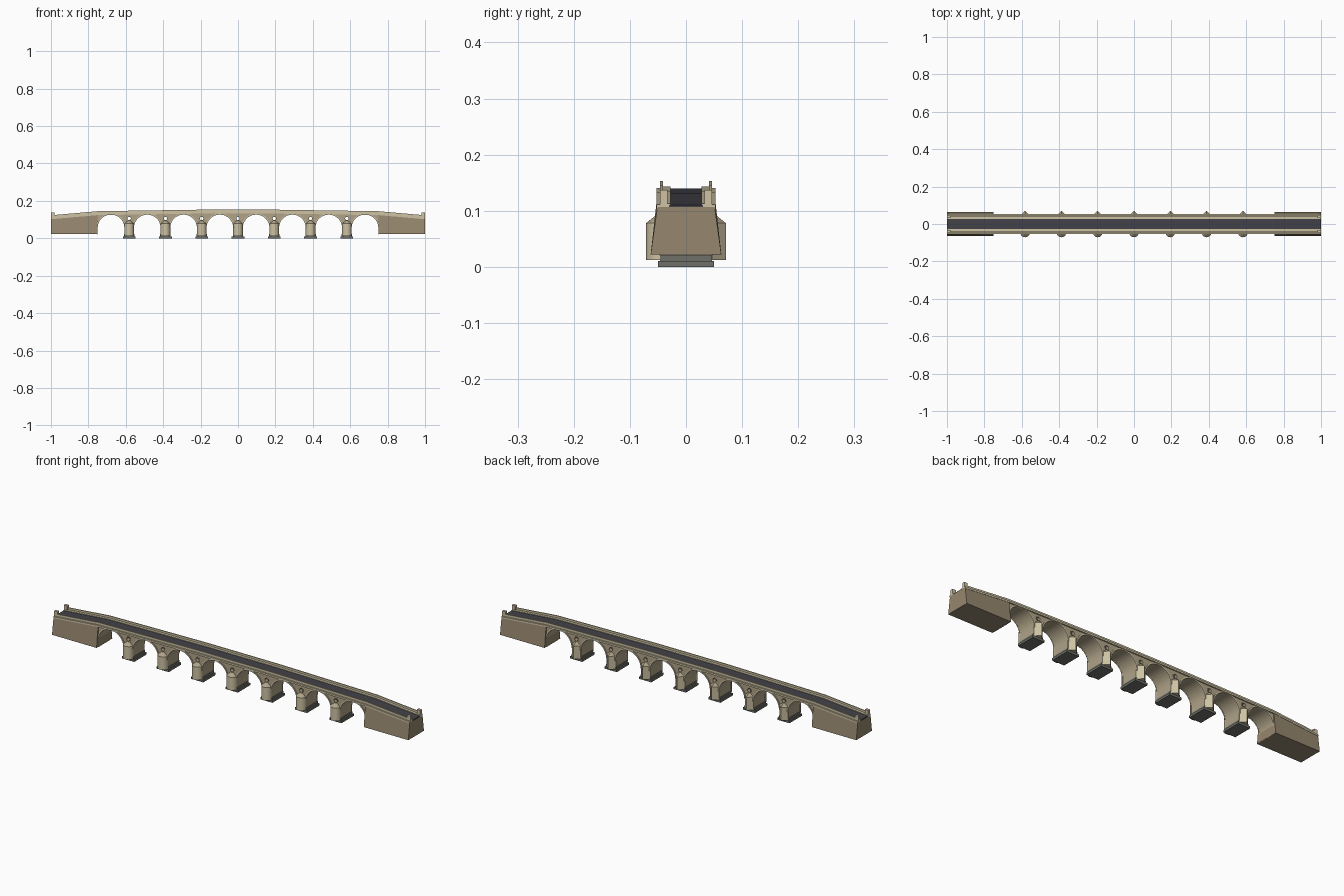
import bpy, bmesh, math
from mathutils import Vector

if "Cube" in bpy.data.objects:
    bpy.data.objects.remove(bpy.data.objects["Cube"])


def material(name, r, g, b):
    m = bpy.data.materials.new(name)
    lin = [(c / 255 / 12.92) if c < 11 else ((c / 255 + 0.055) / 1.055) ** 2.4 for c in (r, g, b)]
    m.diffuse_color = (*lin, 1)
    m.use_nodes = True
    m.node_tree.nodes["Principled BSDF"].inputs["Base Color"].default_value = m.diffuse_color
    return m


LIGHT = material("pale stone", 205, 194, 163)
WALL = material("tan stone", 176, 163, 136)
ABUT = material("brown stone", 150, 135, 111)
ROAD = material("asphalt", 66, 65, 72)
GREY = material("grey footing", 112, 112, 106)

# Deck height along the bridge
PATH = [(-1, .110), (-.75, .132), (-.2, .140), (.2, .140), (.75, .132), (1, .110)]
STEP, RADIUS, SPRING = .194, .072, .055
PIERS = [STEP * i for i in range(-3, 4)]
ARCHES = [STEP * (i + .5) for i in range(-4, 4)]


def deck_z(x):
    for (x0, z0), (x1, z1) in zip(PATH, PATH[1:]):
        if x <= x1:
            return z0 + (z1 - z0) * (x - x0) / (x1 - x0)
    return PATH[-1][1]


def finish(name, bm, mat):
    bmesh.ops.recalc_face_normals(bm, faces=bm.faces)
    me = bpy.data.meshes.new(name)
    bm.to_mesh(me)
    bm.free()
    me.materials.append(mat)
    ob = bpy.data.objects.new(name, me)
    bpy.context.collection.objects.link(ob)
    return ob


def loft(name, rings, mat):
    """Skin a list of equal-length closed rings and cap both ends."""
    bm = bmesh.new()
    vs = [[bm.verts.new(p) for p in ring] for ring in rings]
    n = len(rings[0])
    for a, b in zip(vs, vs[1:]):
        for i in range(n):
            bm.faces.new((a[i], a[(i + 1) % n], b[(i + 1) % n], b[i]))
    bm.faces.new(vs[0])
    bm.faces.new(vs[-1])
    return finish(name, bm, mat)


def box(name, x0, x1, y0, y1, z0, z1, mat):
    ring = [(x0, y0), (x1, y0), (x1, y1), (x0, y1)]
    return loft(name, [[(x, y, z) for x, y in ring] for z in (z0, z1)], mat)


def strip(name, y0, y1, low, high, mat):
    """Beam that follows the deck height."""
    rings = [[(x, y0, z + low), (x, y1, z + low), (x, y1, z + high), (x, y0, z + high)] for x, z in PATH]
    return loft(name, rings, mat)


def disc(x, z, r, n=16):
    return [(x + r * math.cos(2 * math.pi * i / n), z + r * math.sin(2 * math.pi * i / n)) for i in range(n)]


# Spandrel wall with arches and pier shafts in one outline
outline = [(-.755, .02)]
for cx in ARCHES:
    outline += [(cx - RADIUS, .02)]
    outline += [(cx - RADIUS * math.cos(math.pi * i / 20), SPRING + RADIUS * math.sin(math.pi * i / 20))
                for i in range(21)]
    outline += [(cx + RADIUS, .02)]
outline += [(.755, .02)] + [(x, z - .003) for x, z in reversed(PATH[1:-1])]
wall = loft("arcade_wall", [[(x, y, z) for x, z in outline] for y in (-.047, .047)], WALL)

# Round openings through the spandrels
bm = bmesh.new()
for px in PIERS:
    ends = [[bm.verts.new((x, y, z)) for x, z in disc(px, .106, .009)] for y in (-.1, .1)]
    for i in range(16):
        j = (i + 1) % 16
        bm.faces.new((ends[0][i], ends[0][j], ends[1][j], ends[1][i]))
    for e in ends:
        bm.faces.new(e)
cutter = finish("opening_cutter", bm, WALL)
cutter.hide_render = True
cutter.hide_viewport = True
cut = wall.modifiers.new("openings", 'BOOLEAN')
cut.object = cutter
cut.solver = 'EXACT'

# Arch rings and opening rims on both faces
def ring_band(name, cx, cz, r0, r1, a0, a1, n, y0, y1, mat):
    rings = []
    for i in range(n + 1):
        a = a0 + (a1 - a0) * i / n
        c, s = math.cos(a), math.sin(a)
        rings.append([(cx + r * c, y, cz + r * s) for r, y in ((r0, y0), (r1, y0), (r1, y1), (r0, y1))])
    return loft(name, rings, mat)


for side in (-1, 1):
    for cx in ARCHES:
        ring_band("arch_ring", cx, SPRING, RADIUS - .0005, RADIUS + .006, 0, math.pi, 20,
                  side * .046, side * .050, LIGHT)
    for px in PIERS:
        ring_band("opening_rim", px, .106, .009, .012, 0, 2 * math.pi, 16, side * .046, side * .049, WALL)

# Piers: footing, plinth, round cutwater in front, pointed cutwater behind
for px in PIERS:
    box("footing", px - .034, px + .034, -.05, .05, 0, .011, GREY)
    box("plinth", px - .028, px + .028, -.046, .046, .011, .022, GREY)
    front = [(.026 * math.cos(math.pi * i / 10), -.045 - .026 * math.sin(math.pi * i / 10)) for i in range(11)]
    back = [(-.026, .045), (0, .071), (.026, .045)]
    for name, shape, base in (("round_cutwater", front, -.045), ("pointed_cutwater", back, .045)):
        body = [[(px + x, y, z) for x, y in shape] for z in (.012, .078)]
        ob = loft(name, body, LIGHT)
        if name == "round_cutwater":
            bpy.context.view_layer.objects.active = ob
            ob.select_set(True)
            bpy.ops.object.shade_smooth_by_angle(angle=math.radians(35))
            ob.select_set(False)
        # Sloped cap
        cap = [[(px + x * k, base + (y - base) * k, z) for x, y in shape] for k, z in ((1, .078), (.25, .094))]
        loft(name + "_cap", cap, WALL)

# Tapered abutments at both ends
for side in (-1, 1):
    rings = []
    for x in (side * .75, side):
        top = deck_z(x) - .003
        rings.append([(x, -.063, .022), (x, .063, .022), (x, .051, top), (x, -.051, top)])
    loft("abutment", rings, ABUT)

# Road, pavements, cornices, parapets and end posts
strip("road", -.030, .030, -.006, 0, ROAD)
for s in (-1, 1):
    strip("pavement", s * .028, s * .046, -.006, .003, LIGHT)
    strip("cornice", s * .040, s * .053, -.008, .001, LIGHT)
    strip("parapet", s * .041, s * .046, 0, .013, LIGHT)
    for e in (-1, 1):
        box("end_post", e * .982, e * 1.0, s * .033, s * .046, .108, .137, LIGHT)
